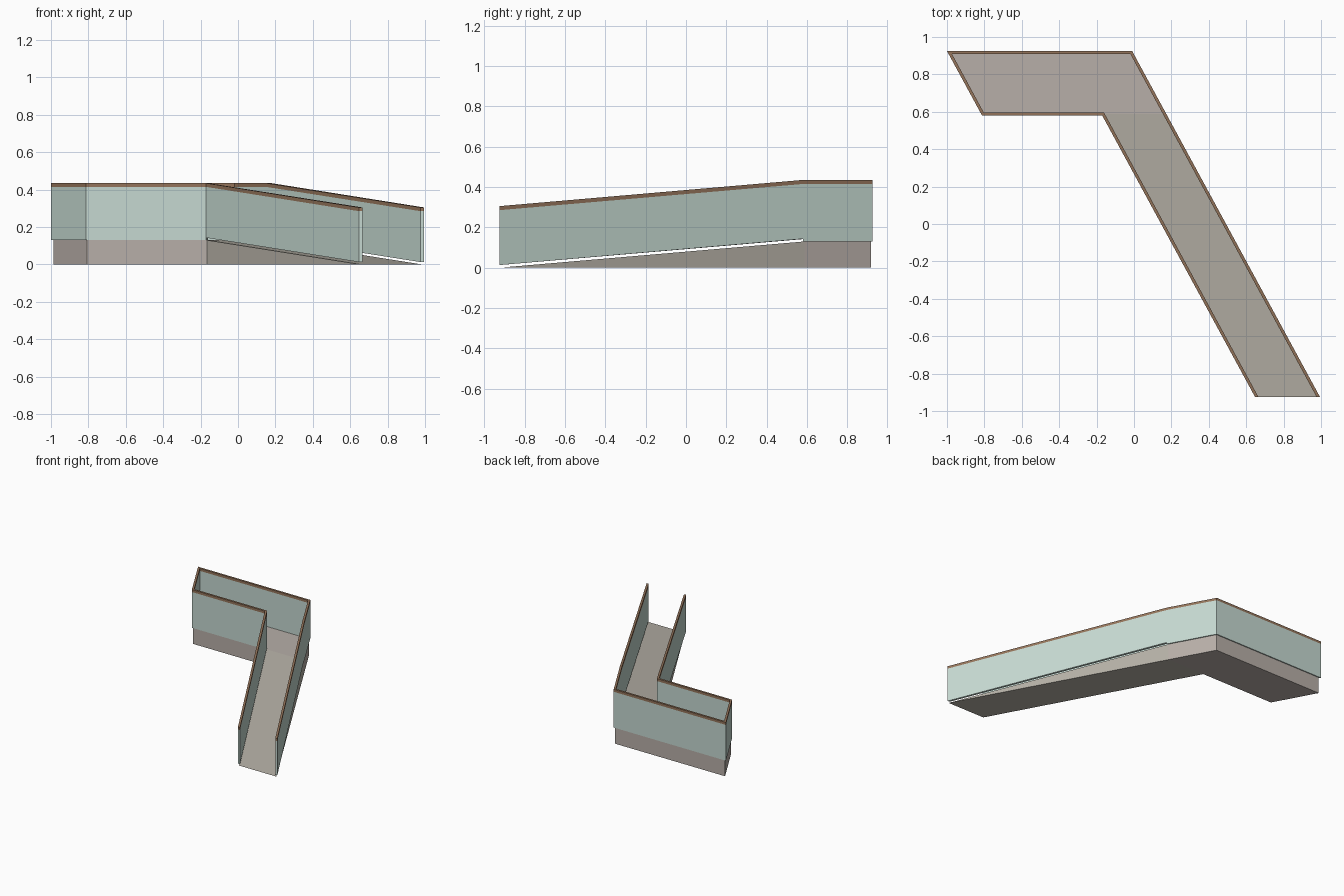
import bpy, bmesh
from mathutils import Vector

if "Cube" in bpy.data.objects:
    bpy.data.objects.remove(bpy.data.objects["Cube"])

END_Y, BREAK_Y, BACK_Y = -0.925, 0.58, 0.925
DECK_Z, LEAN, HALF = 0.13, 0.543, 0.008   # deck height, x shift per unit of -y, half rail width


def material(name, srgb):
    m = bpy.data.materials.new(name)
    m.diffuse_color = [((c + 0.055) / 1.055) ** 2.4 for c in srgb] + [1]
    m.use_nodes = True
    m.node_tree.nodes["Principled BSDF"].inputs["Base Color"].default_value = m.diffuse_color
    return m


LANDING = material("warm grey concrete", (0.72, 0.685, 0.66))
RAMP = material("beige grey concrete", (0.71, 0.69, 0.65))
GLASS = material("pale green glass", (0.775, 0.85, 0.82))
WOOD = material("brown wood", (0.58, 0.455, 0.355))


def height(y):
    """Walking surface height along the ramp and landing."""
    return DECK_Z * min(1, max(0, (y - END_Y) / (BREAK_Y - END_Y)))


def corners(inset):
    """Plan outline moved inwards: inner end, inner corner, near left, back left, outer corner, outer end."""
    side = inset * (1 + LEAN ** 2) ** 0.5
    near, back = BREAK_Y + inset, BACK_Y - inset
    inner = lambda y: -0.17 + side + (BREAK_Y - y) * LEAN
    left = lambda y: -1.0 + side + (BACK_Y - y) * LEAN
    outer = lambda y: -0.01 - side + (BACK_Y - y) * LEAN
    return [Vector(p) for p in (
        (inner(END_Y), END_Y), (inner(near), near), (left(near), near),
        (left(back), back), (outer(back), back), (outer(near), near), (outer(END_Y), END_Y))]


def prism(name, outline, low, high, mat):
    """Solid over a plan outline, with bottom and top given as functions of y."""
    add_solids(name, [(outline, low, high)], mat)


def add_solids(name, solids, mat):
    bm = bmesh.new()
    for outline, low, high in solids:
        bottom = [bm.verts.new((p.x, p.y, low(p.y))) for p in outline]
        top = [bm.verts.new((p.x, p.y, high(p.y))) for p in outline]
        bm.faces.new(bottom)
        bm.faces.new(top)
        n = len(outline)
        for i in range(n):
            j = (i + 1) % n
            bm.faces.new((bottom[i], bottom[j], top[j], top[i]))
    bmesh.ops.remove_doubles(bm, verts=bm.verts, dist=1e-5)
    bmesh.ops.dissolve_degenerate(bm, dist=1e-5, edges=bm.edges)
    bmesh.ops.recalc_face_normals(bm, faces=bm.faces)
    me = bpy.data.meshes.new(name)
    bm.to_mesh(me)
    bm.free()
    me.materials.append(mat)
    bpy.context.collection.objects.link(bpy.data.objects.new(name, me))


# Solid floor: level landing and wedge ramp
deck = corners(HALF)
prism("landing_slab", deck[1:6], lambda y: 0, lambda y: DECK_Z, LANDING)
prism("ramp_slab", [deck[0], deck[1], deck[5], deck[6]], lambda y: 0,
      lambda y: DECK_Z * (y - END_Y) / (deck[1].y - END_Y), RAMP)

# Balustrade: mitred panels with a cap, raised slightly above the slope
outside, inside = corners(0), corners(2 * HALF)
sections = {"inner_ramp": (0,), "landing": (1, 2, 3, 4), "outer_ramp": (5,)}
for part, indices in sections.items():
    gap = 0.013 if "ramp" in part else 0.0
    strips = [[outside[i], outside[i + 1], inside[i + 1], inside[i]] for i in indices]
    base = lambda y, g=gap: height(y) + g
    cap_low = lambda y: height(y) + 0.285
    cap_top = lambda y: height(y) + 0.305
    add_solids(part + "_glass", [(s, base, cap_low) for s in strips], GLASS)
    add_solids(part + "_handrail", [(s, cap_low, cap_top) for s in strips], WOOD)
